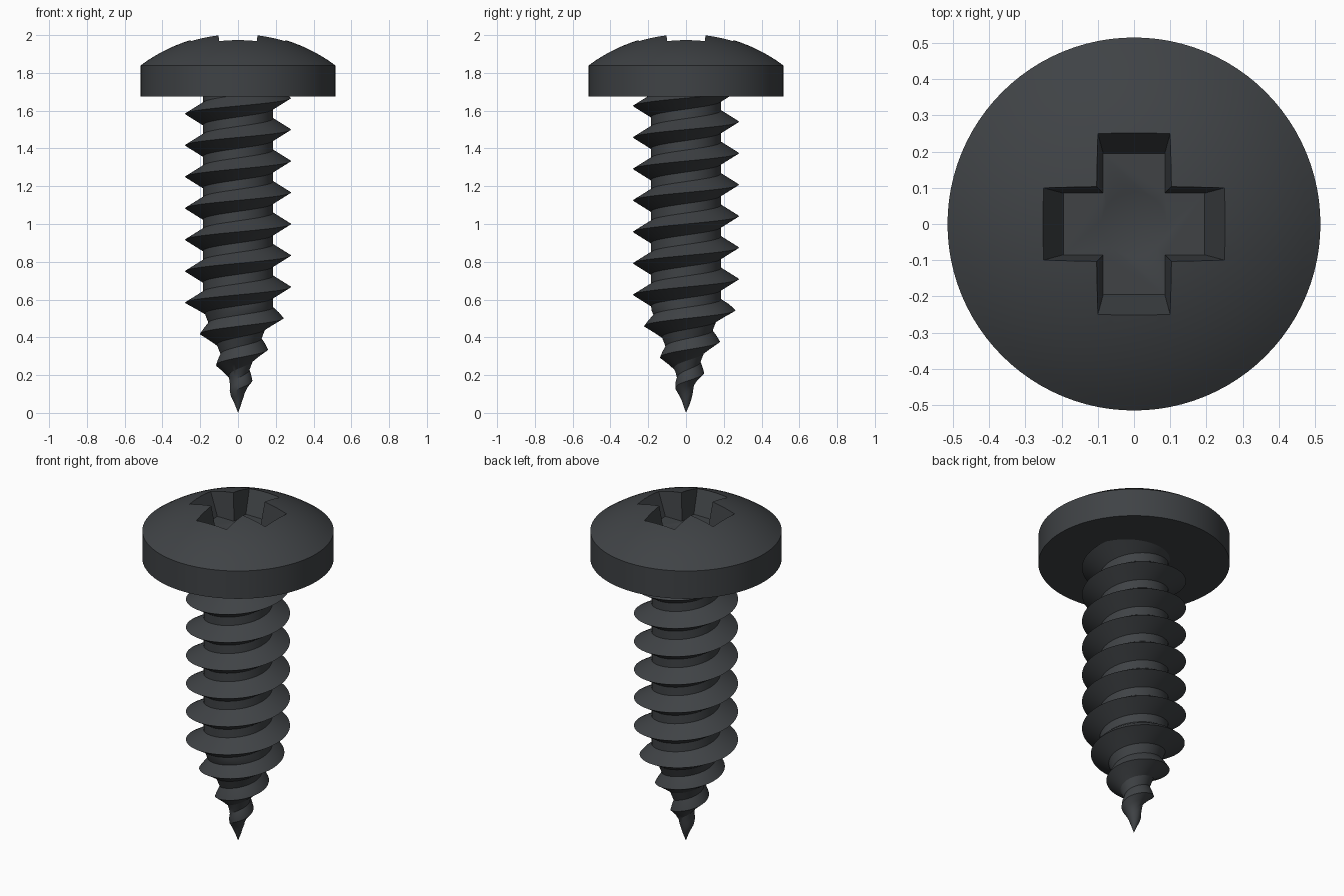
import bpy, bmesh
from math import pi, cos, sin, sqrt, floor

if "Cube" in bpy.data.objects:
    bpy.data.objects.remove(bpy.data.objects["Cube"])

mat = bpy.data.materials.new("dark_steel")
mat.diffuse_color = (0.05, 0.055, 0.06, 1)
mat.use_nodes = True
mat.node_tree.nodes["Principled BSDF"].inputs["Base Color"].default_value = mat.diffuse_color


def make_object(name, bm):
    bmesh.ops.recalc_face_normals(bm, faces=bm.faces)
    mesh = bpy.data.meshes.new(name)
    bm.to_mesh(mesh)
    bm.free()
    mesh.materials.append(mat)
    obj = bpy.data.objects.new(name, mesh)
    bpy.context.collection.objects.link(obj)
    return obj


def select_only(obj):
    bpy.ops.object.select_all(action='DESELECT')
    obj.select_set(True)
    bpy.context.view_layer.objects.active = obj


def lathe(name, profile, steps):
    bm = bmesh.new()
    vs = [bm.verts.new((r, 0, z)) for r, z in profile]
    es = [bm.edges.new(pair) for pair in zip(vs, vs[1:])]
    bmesh.ops.spin(bm, geom=vs + es, cent=(0, 0, 0), axis=(0, 0, 1),
                   angle=2 * pi, steps=steps, use_merge=False)
    bmesh.ops.remove_doubles(bm, verts=bm.verts, dist=1e-5)
    return make_object(name, bm)


# Pan head: straight rim with a spherical dome
HEAD_R, RIM_Z, APEX = 0.515, 1.84, 2.011
rise = APEX - RIM_Z
ball = (HEAD_R ** 2 + rise ** 2) / (2 * rise)
dome = [(HEAD_R * (1 - i / 14),
         APEX - ball + sqrt(ball ** 2 - (HEAD_R * (1 - i / 14)) ** 2)) for i in range(15)]
head = lathe("head", [(0, 1.675), (HEAD_R, 1.675)] + dome, 96)


# Cross recess cutter with tapering walls
def cross_ring(bm, arm, half, z):
    ring = []
    for q in range(4):
        c, s = round(cos(q * pi / 2)), round(sin(q * pi / 2))
        for x, y in ((arm, -half), (arm, half), (half, half)):
            ring.append(bm.verts.new((x * c - y * s, x * s + y * c, z)))
    return ring


bm = bmesh.new()
low = cross_ring(bm, 0.195, 0.085, 1.84)
high = cross_ring(bm, 0.284, 0.109, 2.05)
bm.faces.new(low[::-1])
bm.faces.new(high)
for i in range(12):
    j = (i + 1) % 12
    bm.faces.new((low[i], low[j], high[j], high[i]))
cross = make_object("cross_cutter", bm)

# Conical dimple in the recess floor
dimple = lathe("dimple_cutter", [(0, 1.80), (0.09, 1.84), (0.09, 1.86), (0, 1.86)], 48)

for cutter in (cross, dimple):
    cutter.hide_render = True
    mod = head.modifiers.new("cut", 'BOOLEAN')
    mod.operation = 'DIFFERENCE'
    mod.solver = 'EXACT'
    mod.object = cutter
    select_only(head)
    bpy.ops.object.modifier_apply(modifier=mod.name)
    bpy.data.objects.remove(cutter)

# Threaded shank: core and crest radii along z
CORE = [(0, 0), (0.1, 0.035), (0.2, 0.05), (0.33, 0.1), (0.42, 0.135), (0.55, 0.185), (3, 0.185)]
CREST = [(0, 0), (0.1, 0.043), (0.26, 0.12), (0.425, 0.205), (0.58, 0.28), (3, 0.28)]
PITCH, TOP, SEG = 1 / 6, 1.70, 72
FLANK = 0.35    # half width of the thread base, in pitches


def lerp(table, z):
    for (z0, r0), (z1, r1) in zip(table, table[1:]):
        if z <= z1:
            return r0 + (r1 - r0) * (z - z0) / (z1 - z0)


def radius(z, turn):
    phase = z / PITCH - turn
    dist = abs(phase - floor(phase + 0.5))
    k = max(0, 1 - dist / FLANK)
    core = lerp(CORE, z)
    return core + (lerp(CREST, z) - core) * k


# Rows follow the helix, so the sharp crest stays on mesh edges
offsets = (-FLANK, -FLANK / 2, 0, FLANK / 2, FLANK, 0.5)
n = len(offsets)
heights = [k + o for k in range(-2, 13) for o in offsets]
bm = bmesh.new()
cols = []
for i in range(SEG + 1):
    turn, a = i / SEG, 2 * pi * i / SEG
    col = []
    for h in heights:
        z = min(max((h + turn) * PITCH, 0), TOP)
        r = radius(z, turn)
        col.append(bm.verts.new((r * cos(a), r * sin(a), z)))
    cols.append(col)
for c0, c1 in zip(cols, cols[1:]):
    for j in range(len(heights) - 1):
        bm.faces.new((c0[j], c1[j], c1[j + 1], c0[j + 1]))
bmesh.ops.remove_doubles(bm, verts=bm.verts, dist=1e-5)
bmesh.ops.dissolve_degenerate(bm, edges=bm.edges, dist=1e-5)
bmesh.ops.holes_fill(bm, edges=[e for e in bm.edges if e.is_boundary], sides=0)
shank = make_object("threaded_shank", bm)

for obj in (head, shank):
    select_only(obj)
    bpy.ops.object.shade_smooth_by_angle(angle=pi / 6)
